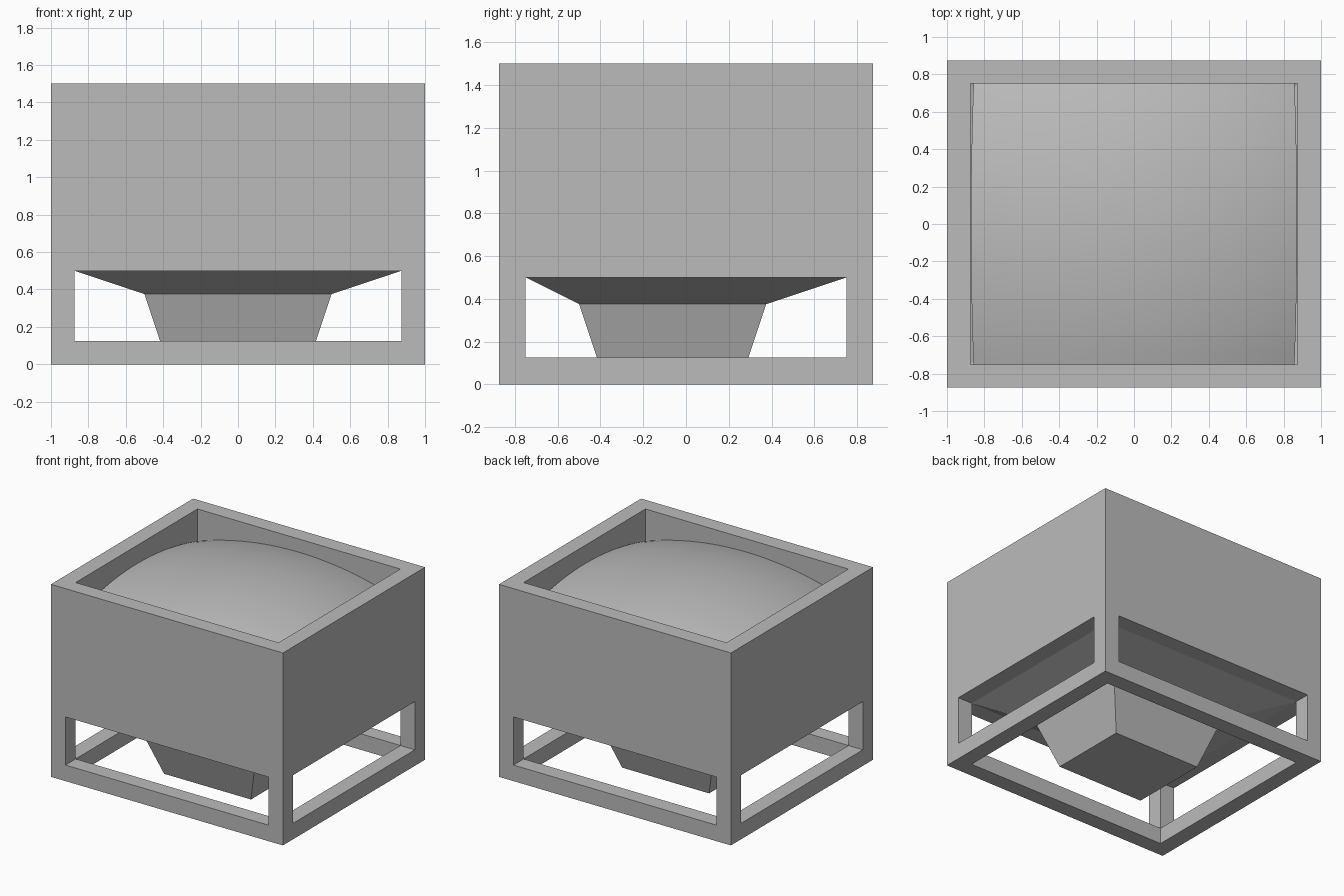
import bpy, bmesh, math

if "Cube" in bpy.data.objects:
    bpy.data.objects.remove(bpy.data.objects["Cube"])

grey = bpy.data.materials.new("plain grey")
grey.diffuse_color = (0.5, 0.5, 0.5, 1)
grey.use_nodes = True
grey.node_tree.nodes["Principled BSDF"].inputs["Base Color"].default_value = grey.diffuse_color


def finish(name, bm):
    bmesh.ops.remove_doubles(bm, verts=bm.verts, dist=1e-5)
    me = bpy.data.meshes.new(name)
    bm.to_mesh(me)
    bm.free()
    me.materials.append(grey)
    ob = bpy.data.objects.new(name, me)
    bpy.context.collection.objects.link(ob)
    return ob


# Casing: filled cells on a 3x3x3 lattice, with skin only on the outside of the solid
LAT = ([-1, -0.875, 0.875, 1], [-0.875, -0.75, 0.75, 0.875], [0, 0.125, 0.5, 1.5])


def filled(c):
    i, j, k = c
    if not all(0 <= n <= 2 for n in c) or (i == 1 and j == 1):
        return False
    return k != 1 or (i != 1 and j != 1)      # middle layer keeps only corner posts


bm = bmesh.new()
for c in [(i, j, k) for i in range(3) for j in range(3) for k in range(3)]:
    if not filled(c):
        continue
    for axis in range(3):
        for side in (0, 1):
            n = list(c)
            n[axis] += 2 * side - 1
            if filled(n):
                continue
            u, v = (axis + 1) % 3, (axis + 2) % 3
            loop = []
            for du, dv in ((0, 0), (1, 0), (1, 1), (0, 1)):
                p = list(c)
                p[axis] += side
                p[u] += du
                p[v] += dv
                loop.append(bm.verts.new([LAT[a][p[a]] for a in range(3)]))
            bm.faces.new(loop if side else loop[::-1])
finish("casing", bm)

# Funnel and spout: rectangular rings (half width, y min, y max, z) joined downwards
bm = bmesh.new()
rings = []
for w, y0, y1, z in ((0.875, -0.75, 0.75, 0.5), (0.5, -0.5, 0.375, 0.375),
                     (0.375, -0.375, 0.25, 0)):
    rings.append([bm.verts.new(p) for p in
                  ((-w, y0, z), (w, y0, z), (w, y1, z), (-w, y1, z))])
for hi, lo in zip(rings, rings[1:]):
    for a in range(4):
        b = (a + 1) % 4
        bm.faces.new((hi[b], hi[a], lo[a], lo[b]))
bm.faces.new(rings[-1][::-1])
finish("funnel_spout", bm)

# Domed filling: shallow spherical cap trimmed to the casing opening
R, N = 2.78, 24
bm = bmesh.new()
bmesh.ops.create_grid(bm, x_segments=N, y_segments=N, size=1)
for v in bm.verts:
    s, t = v.co.x, v.co.y
    x, y = s * (0.872 - 0.014 * t * t), t * 0.75
    v.co = (x, y, 1.5 - R + math.sqrt(R * R - x * x - y * y))
for f in bm.faces:
    f.smooth = True
finish("domed_filling", bm)
